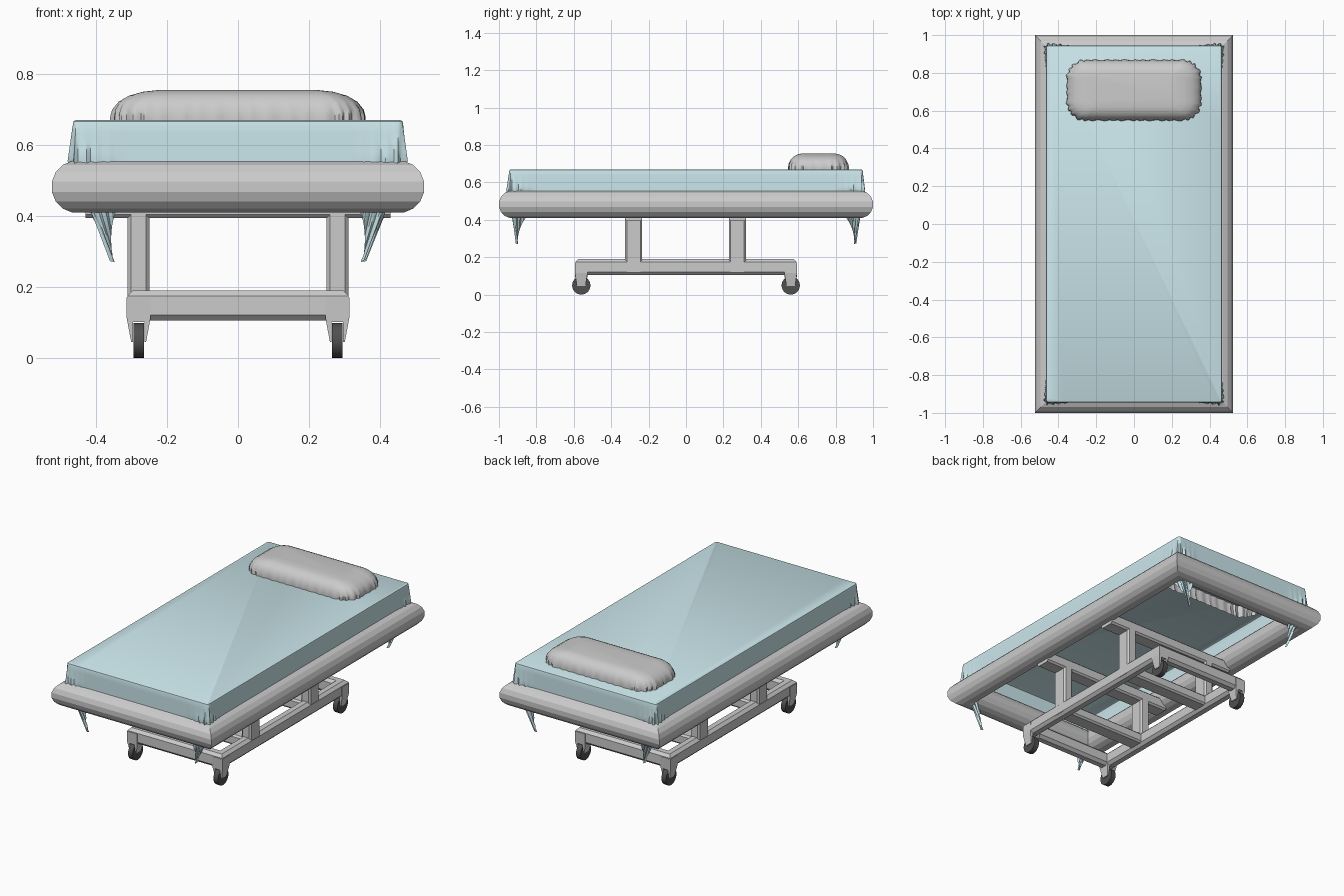
import bpy, bmesh, math
from mathutils import Vector

if "Cube" in bpy.data.objects:
    bpy.data.objects.remove(bpy.data.objects["Cube"])


def material(name, col):
    m = bpy.data.materials.new(name)
    m.diffuse_color = (*col, 1)
    m.use_nodes = True
    m.node_tree.nodes["Principled BSDF"].inputs["Base Color"].default_value = m.diffuse_color
    return m


CLOTH = material("sheet_blue", (0.60, 0.80, 0.84))
RUBBER = material("dark_rubber", (0.08, 0.08, 0.08))


def make(name, verts, faces, mat=None):
    me = bpy.data.meshes.new(name)
    me.from_pydata([tuple(v) for v in verts], [], faces)
    bm = bmesh.new()
    bm.from_mesh(me)
    bmesh.ops.recalc_face_normals(bm, faces=bm.faces)
    bm.to_mesh(me)
    bm.free()
    ob = bpy.data.objects.new(name, me)
    bpy.context.collection.objects.link(ob)
    if mat:
        me.materials.append(mat)
    return ob


def smooth(ob, angle):
    bpy.ops.object.select_all(action='DESELECT')
    ob.select_set(True)
    bpy.context.view_layer.objects.active = ob
    bpy.ops.object.shade_smooth_by_angle(angle=math.radians(angle))


def octagon(w, h, c):
    return [(w, h - c), (w - c, h), (c - w, h), (-w, h - c),
            (-w, c - h), (c - w, -h), (w - c, -h), (w, c - h)]


def mitred_ring(name, ha, hb, profile, place):
    """Sweep a profile (outward, across) round a rectangle with mitred corners."""
    n = len(profile)
    verts = [place(sa * (ha + o), sb * (hb + o), v)
             for sa, sb in ((1, 1), (-1, 1), (-1, -1), (1, -1)) for o, v in profile]
    faces = [(k * n + i, k * n + (i + 1) % n, (k + 1) % 4 * n + (i + 1) % n, (k + 1) % 4 * n + i)
             for k in range(4) for i in range(n)]
    return make(name, verts, faces)


def extrude_profile(name, pts, axis_pts):
    """Prism: pts is a 2D outline, axis_pts maps it at each end."""
    n = len(pts)
    verts = [f(p) for f in axis_pts for p in pts]
    faces = [(i, (i + 1) % n, n + (i + 1) % n, n + i) for i in range(n)]
    return make(name, verts, faces + [tuple(range(n)), tuple(range(n, 2 * n))])


def outline(hx, hy, r, arc, side):
    """Rounded rectangle as (point, outward normal, straight distance to corner)."""
    out = []
    for q, (sx, sy) in enumerate(((1, 1), (-1, 1), (-1, -1), (1, -1))):
        c = Vector((sx * (hx - r), sy * (hy - r)))
        for i in range(arc + 1):
            a = math.pi / 2 * (q + i / arc)
            nrm = Vector((math.cos(a), math.sin(a)))
            out.append((c + nrm * r, nrm))
        nxt = ((-1, 1), (-1, -1), (1, -1), (1, 1))[q]
        p0, p1 = out[-1][0], Vector((nxt[0] * (hx - r), nxt[1] * (hy - r))) + nrm * r
        length = (p1 - p0).length
        steps = [d for d in side if d < length / 2]
        for d in steps + [length - d for d in reversed(steps)]:
            out.append((p0.lerp(p1, d / length), nrm))
    return out


def skin(name, rows, mat=None):
    """Cap the first row and bridge the rest, leaving the bottom open."""
    n = len(rows[0])
    faces = [tuple(range(n))]
    faces += [(r * n + i, r * n + (i + 1) % n, (r + 1) * n + (i + 1) % n, (r + 1) * n + i)
              for r in range(len(rows) - 1) for i in range(n)]
    return make(name, [v for row in rows for v in row], faces, mat)


# round bumper frame
circle = [(0.0725 * math.cos(math.tau * (i + .5) / 16), 0.074 * math.sin(math.tau * (i + .5) / 16))
          for i in range(16)]
mitred_ring("bumper_frame", 0.4535, 0.9285, circle, lambda a, b, v: (a, b, 0.4825 + v))

# base rails
mitred_ring("base_frame", 0.28, 0.56, octagon(0.032, 0.0425, 0.016),
            lambda a, b, v: (a, b, 0.1475 + v))

# upright leg frames and the beams that carry the bumper frame
for tag, y in (("front", -0.28), ("rear", 0.275)):
    mitred_ring(tag + "_leg_frame", 0.28, 0.14, octagon(0.031, 0.046, 0.01),
                lambda a, b, v, y=y: (a, y + v, 0.29 + b))
    prof = octagon(0.046, 0.034, 0.01)
    extrude_profile(tag + "_support_beam", prof,
                    [lambda p, s=s, y=y: (s * 0.43, y + p[0], 0.428 + p[1]) for s in (-1, 1)])

# casters
for sx in (-1, 1):
    for sy in (-1, 1):
        x, y = sx * 0.28, sy * 0.56
        tag = ("left" if sx < 0 else "right") + ("_front" if sy < 0 else "_rear")
        bpy.ops.mesh.primitive_cylinder_add(vertices=24, radius=0.049, depth=0.03,
                                            location=(x, y, 0.049), rotation=(0, math.pi / 2, 0))
        wheel = bpy.context.object
        wheel.name = tag + "_wheel"
        wheel.data.materials.append(RUBBER)
        smooth(wheel, 40)
        # forked bracket: a front-view outline straddling the wheel
        fork = [(-.034, .17), (.034, .17), (.034, .115), (.021, .045), (.016, .045),
                (.016, .102), (-.016, .102), (-.016, .045), (-.021, .045), (-.034, .115)]
        extrude_profile(tag + "_fork", fork,
                        [lambda p, s=s, x=x, y=y: (x + p[0], y + s * (0.034 if p[1] > .1 else 0.022), p[1])
                         for s in (-1, 1)])

# fitted sheet: flat top, straight sides, gathered corner tails
HX, HY = 0.465, 0.945
loop = outline(HX, HY, 0.014, 4, [0.012 * k for k in range(1, 13)] + [0.25, 0.4])
rows = [[(*(p - n * 0.008), 0.67) for p, n in loop],
        [(*(p - n * 0.002), 0.667) for p, n in loop],
        [(*p, 0.66) for p, n in loop]]
weights = []
for p, n in loop:
    d = abs(HX - abs(p.x)) + abs(HY - abs(p.y))
    weights.append(max(0, 1 - d / 0.14))
for k in range(1, 5):
    row = []
    for i, (p, n) in enumerate(loop):
        bulge = 0.010 + 0.008 * math.sin(i * 2.3)
        row.append((*(p + n * bulge * weights[i] * k / 4), 0.66 - 0.105 * k / 4))
    rows.append(row)
for k in range(1, 9):
    t = k / 8
    row = []
    for i, (p, n) in enumerate(loop):
        w = weights[i]
        tip = Vector((math.copysign(0.335, p.x), math.copysign(0.895, p.y)))
        q = p + n * (0.010 + 0.008 * math.sin(i * 2.3 + t)) * w
        q = q.lerp(tip, t * w ** 0.5 * 0.9)
        q += n * 0.010 * w * t * math.sin(i * 1.9)
        row.append((*q, 0.555 - t * (0.11 + 0.185 * w)))
    rows.append(row)
smooth(skin("bed_sheet", rows, CLOTH), 40)

# pillow: domed cushion with a puckered skirt
loop = outline(0.355, 0.16, 0.10, 16, [0.014 * k for k in range(1, 26)])
shape = [(0.075, 0.755, 0.80), (0.05, 0.750, 0.88), (0.028, 0.739, 0.94), (0.012, 0.722, 0.98),
         (0.003, 0.70, 1), (0.0, 0.68, 1), (0.0, 0.65, 1), (0.004, 0.62, 1), (0.012, 0.59, 1)]
rows = []
for inset, z, s in shape:
    row = []
    for i, (p, n) in enumerate(loop):
        corner = 1.0 if abs(n.x * n.y) > 0.02 else 0.45
        pucker = 0.007 * corner * max(0, min(1, (0.725 - z) / 0.05)) * math.sin(i * 1.7 + math.sin(i * .6))
        q = p - n * (inset - pucker)
        row.append((q.x * s, q.y + 0.708, z))
    rows.append(row)
smooth(skin("pillow", rows), 35)
